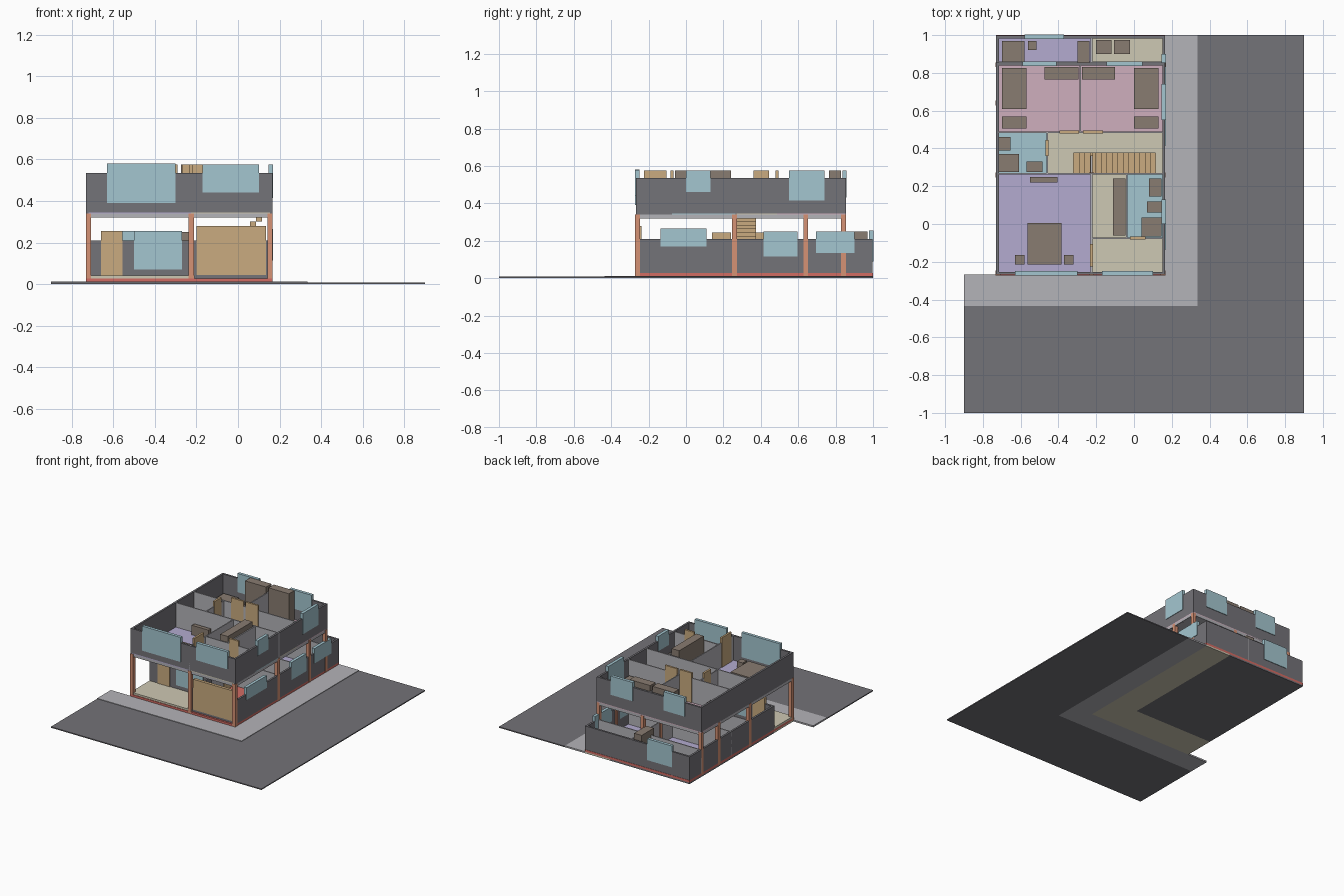
import bpy
import bmesh

default_cube = bpy.data.objects.get("Cube")
if default_cube:
    bpy.data.objects.remove(default_cube, do_unlink=True)


def material(name, red, green, blue):
    """Flat colour given as display values, stored as linear ones."""
    linear = [((c / 255 + .055) / 1.055) ** 2.4 for c in (red, green, blue)]
    mat = bpy.data.materials.new(name)
    mat.use_nodes = True
    mat.diffuse_color = (*linear, 1)
    shader = mat.node_tree.nodes["Principled BSDF"]
    shader.inputs["Base Color"].default_value = (*linear, 1)
    return mat


dark_grey = material("dark grey", 116, 115, 120)
light_grey = material("light grey", 180, 179, 184)
beige = material("beige", 206, 200, 179)
purple = material("purple", 179, 171, 208)
pink = material("pink", 207, 175, 190)
pale_blue = material("pale blue", 164, 198, 208)
brown = material("brown", 137, 124, 113)
tan = material("tan", 202, 171, 128)
orange = material("orange", 214, 146, 117)
brick_red = material("brick red", 210, 108, 100)


def boxes(name, mat, *spans):
    """One object made of boxes, each given as (x span, y span, z span)."""
    bm = bmesh.new()
    for span in spans:
        cube = bmesh.ops.create_cube(bm, size=1)
        for vert in cube["verts"]:
            for axis, (low, high) in enumerate(span):
                vert.co[axis] = low if vert.co[axis] < 0 else high
    mesh = bpy.data.meshes.new(name)
    bm.to_mesh(mesh)
    bm.free()
    mesh.materials.append(mat)
    obj = bpy.data.objects.new(name, mesh)
    bpy.context.collection.objects.link(obj)
    return obj


def corner_strip(name, mat, outer, inner, west, top):
    """L-shaped strip that runs along the east and the front."""
    (east, front), (inner_x, inner_y) = outer, inner
    boxes(name, mat,
          ((inner_x, east), (front, 1), (0, top)),
          ((west, inner_x), (front, inner_y), (0, top)))


# Limits of the house and its levels
WEST, EAST, FRONT, REAR, BACK = -.73, .165, -.268, .855, .998
WALL, THIN = .015, .008
BASE, GROUND, LOW_TOP = .012, .028, .21
SLAB, UPPER, HIGH_TOP = .32, .34, .535
OPENING_TOP = .575
PORCH, GARAGE = -.03, -.21
low, high = (GROUND, LOW_TOP), (SLAB, HIGH_TOP)
inside = (UPPER, HIGH_TOP)
full_x = (WEST, EAST)


def wall_x(y, span, levels, thick=WALL):
    return (span, (y - thick / 2, y + thick / 2), levels)


def wall_y(x, span, levels, thick=WALL):
    return ((x - thick / 2, x + thick / 2), span, levels)


# Street, pavement and ground under the house
HOUSE_CORNER, KERB, YARD = (EAST, FRONT), (.335, -.435), (-.05, PORCH)
corner_strip("road", dark_grey, (.9, -1), KERB, -.9, .008)
corner_strip("pavement", light_grey, KERB, HOUSE_CORNER, -.9, BASE)
corner_strip("yard", beige, HOUSE_CORNER, YARD, WEST, BASE)
boxes("foundation", dark_grey, ((WEST, YARD[0]), (PORCH, 1), (0, BASE)))
boxes("base_slab", brick_red, (full_x, (FRONT - .004, 1), (BASE, GROUND)))

# Columns
boxes("columns", orange, *[
    ((x - .013, x + .013), (y - .013, y + .013), (BASE, UPPER))
    for x in (WEST + .011, -.225, EAST - .011)
    for y in (FRONT + .009, .26, .64, REAR - .012)])

# Ground floor shell
boxes("lower_outer_walls", dark_grey,
      wall_y(EAST - WALL / 2, (FRONT + .014, BACK), low),
      wall_y(WEST + WALL / 2, (PORCH, BACK), low),
      wall_x(BACK - WALL / 2, full_x, low),
      wall_x(PORCH, (WEST, GARAGE), low),
      wall_x(FRONT + .018, (GARAGE, EAST), low),
      wall_y(GARAGE, (FRONT + .014, PORCH), low))
boxes("lower_inner_walls", light_grey,
      wall_y(-.225, (PORCH, BACK), low, THIN),
      wall_x(.265, full_x, low, THIN),
      wall_x(.487, full_x, low, THIN),
      wall_x(.855, full_x, low, THIN))


def floors(name, mat, base, *areas):
    boxes(name, mat, *[(x, y, (base, base + .006)) for x, y in areas])


west_rooms, east_rooms = (WEST + .01, -.225), (-.225, EAST - .01)
boxes("porch_floor", beige, ((WEST, GARAGE), (FRONT, PORCH), (GROUND, .042)))
floors("lower_hall_floor", beige, GROUND,
       (west_rooms, (PORCH, .487)),
       (east_rooms, (.265, .487)),
       (east_rooms, (.855, BACK - .01)))
floors("lower_bedroom_floor", purple, GROUND,
       (west_rooms, (.487, BACK - .01)),
       (east_rooms, (.487, .855)))

# Stairs: open treads that climb to the east
STEPS, START, END, STAIR_Y = 15, -.32, .115, (.27, .375)
run, rise = (END - START) / STEPS, (SLAB - GROUND) / STEPS
boxes("stairs", tan, *[
    ((START + i * run, START + (i + 1) * run), STAIR_Y,
     (GROUND + i * rise, GROUND + (i + 1) * rise))
    for i in range(STEPS)])

# Upper slab, open above the stairs
slab = (SLAB, UPPER)
boxes("upper_slab", light_grey,
      (full_x, (FRONT, STAIR_Y[0]), slab),
      (full_x, (STAIR_Y[1], REAR), slab),
      ((WEST, START), STAIR_Y, slab),
      ((END, EAST), STAIR_Y, slab))

# Upper floor finishes
MID, HALL, PASSAGE = .265, .487, -.075
floors("main_bedroom_floor", purple, UPPER, (west_rooms, (FRONT, MID)))
floors("passage_floor", beige, UPPER,
       (east_rooms, (FRONT, PASSAGE)),
       ((-.225, -.04), (PASSAGE, MID)))
floors("stair_hall_floor", beige, UPPER,
       ((-.46, EAST), (STAIR_Y[1], HALL)),
       ((-.46, START), STAIR_Y),
       ((END, EAST), STAIR_Y))
floors("bathroom_floors", pale_blue, UPPER,
       ((-.04, EAST), (PASSAGE, MID)),
       ((WEST, -.46), (MID, HALL)))
floors("back_bedroom_floors", pink, UPPER, (full_x, (HALL, REAR)))

# Upper walls
boxes("upper_outer_walls", dark_grey,
      wall_x(FRONT + WALL / 2, full_x, high),
      wall_x(REAR - WALL / 2, full_x, high),
      wall_y(WEST + WALL / 2, (FRONT, REAR), high),
      wall_y(EAST - WALL / 2, (FRONT, REAR), high))
boxes("upper_inner_walls", light_grey,
      wall_x(MID, full_x, inside, THIN),
      wall_x(HALL, full_x, inside, THIN),
      wall_y(-.225, (FRONT, MID), inside, THIN),
      wall_y(-.038, (PASSAGE, MID), inside, THIN),
      wall_x(PASSAGE, (-.225, EAST), inside, THIN),
      wall_y(-.46, (MID, HALL), inside, THIN),
      wall_y(-.285, (HALL, REAR), inside, THIN))

# Windows, set through the walls and rising above them
PANE = WALL + .008
east_axis = EAST - WALL / 2
boxes("lower_windows", pale_blue,
      wall_x(PORCH, (-.5, -.27), (.07, .255), PANE),
      wall_x(BACK - WALL / 2, (-.58, -.37), (.09, .255), PANE),
      wall_y(east_axis, (-.135, .11), (.17, .265), PANE),
      wall_y(east_axis, (.415, .595), (.115, .25), PANE),
      wall_y(east_axis, (.695, .9), (.135, .25), PANE))
boxes("upper_windows", pale_blue,
      wall_x(FRONT + WALL / 2, (-.63, -.3), (.39, .58), PANE),
      wall_x(FRONT + WALL / 2, (-.17, .1), (.44, OPENING_TOP), PANE),
      wall_x(REAR - WALL / 2, (-.145, .045), (.43, OPENING_TOP), PANE),
      wall_x(REAR - WALL / 2, (-.59, -.41), (.43, OPENING_TOP), PANE),
      wall_y(east_axis, (0, .13), (.46, OPENING_TOP), PANE),
      wall_y(east_axis, (.55, .74), (.415, OPENING_TOP), PANE))

# Doors
door_low, door_high = (GROUND, .255), (UPPER, OPENING_TOP)
boxes("garage_door", tan,
      wall_x(FRONT + .018, (-.2, .135), (.045, .28), PANE))
boxes("entrance_door", tan, wall_x(PORCH, (-.66, -.555), door_low, PANE))
boxes("lower_inner_doors", tan,
      wall_y(-.225, (.14, .24), (GROUND, .245), WALL),
      wall_y(-.225, (.36, .44), (GROUND, .245), WALL))
boxes("upper_inner_doors", tan,
      wall_y(-.225, (-.225, -.105), door_high, WALL),
      wall_y(-.46, (.36, .445), door_high, WALL),
      wall_x(HALL, (-.395, -.29), door_high, WALL),
      wall_x(HALL, (-.27, -.165), door_high, WALL),
      wall_x(PASSAGE, (-.02, .06), door_high, WALL))


def furnish(name, base, height, *areas):
    boxes(name, brown, *[(x, y, (base, base + height)) for x, y in areas])


# Upper furniture
BED, DESK, TALL = .055, .08, OPENING_TOP - UPPER
furnish("main_bed", UPPER, BED, ((-.565, -.385), (-.215, .005)))
furnish("nightstands", UPPER, BED,
        ((-.63, -.58), (-.215, -.165)), ((-.37, -.32), (-.215, -.165)))
furnish("dresser", UPPER, DESK, ((-.55, -.405), (.22, .25)))
furnish("passage_wardrobe", UPPER, TALL, ((-.11, -.045), (-.06, .24)))
furnish("back_beds", UPPER, BED,
        ((-.7, -.57), (.61, .825)), ((0, .13), (.61, .825)))
furnish("back_desks", UPPER, DESK,
        ((-.7, -.57), (.505, .57)), ((0, .13), (.505, .57)))
furnish("back_wardrobes", UPPER, TALL,
        ((-.475, -.295), (.765, .83)), ((-.275, -.1), (.765, .83)))
furnish("east_bath_fittings", UPPER, BED,
        ((.08, .145), (.145, .24)),
        ((.07, .145), (.06, .12)),
        ((.04, .145), (-.065, .035)))
furnish("west_bath_fittings", UPPER, BED,
        ((-.715, -.655), (.39, .46)),
        ((-.715, -.61), (.275, .37)),
        ((-.57, -.485), (.275, .33)))

# Lower furniture in the rear rooms
furnish("rear_bed", GROUND, BED, ((-.7, -.58), (.77, .97)))
furnish("rear_nightstand", GROUND, BED, ((-.56, -.515), (.92, .97)))
furnish("rear_wardrobe", GROUND, .222, ((-.3, -.235), (.82, .97)))
furnish("rear_appliances", GROUND, DESK,
        ((-.2, -.12), (.9, .975)), ((-.105, -.02), (.9, .975)))
